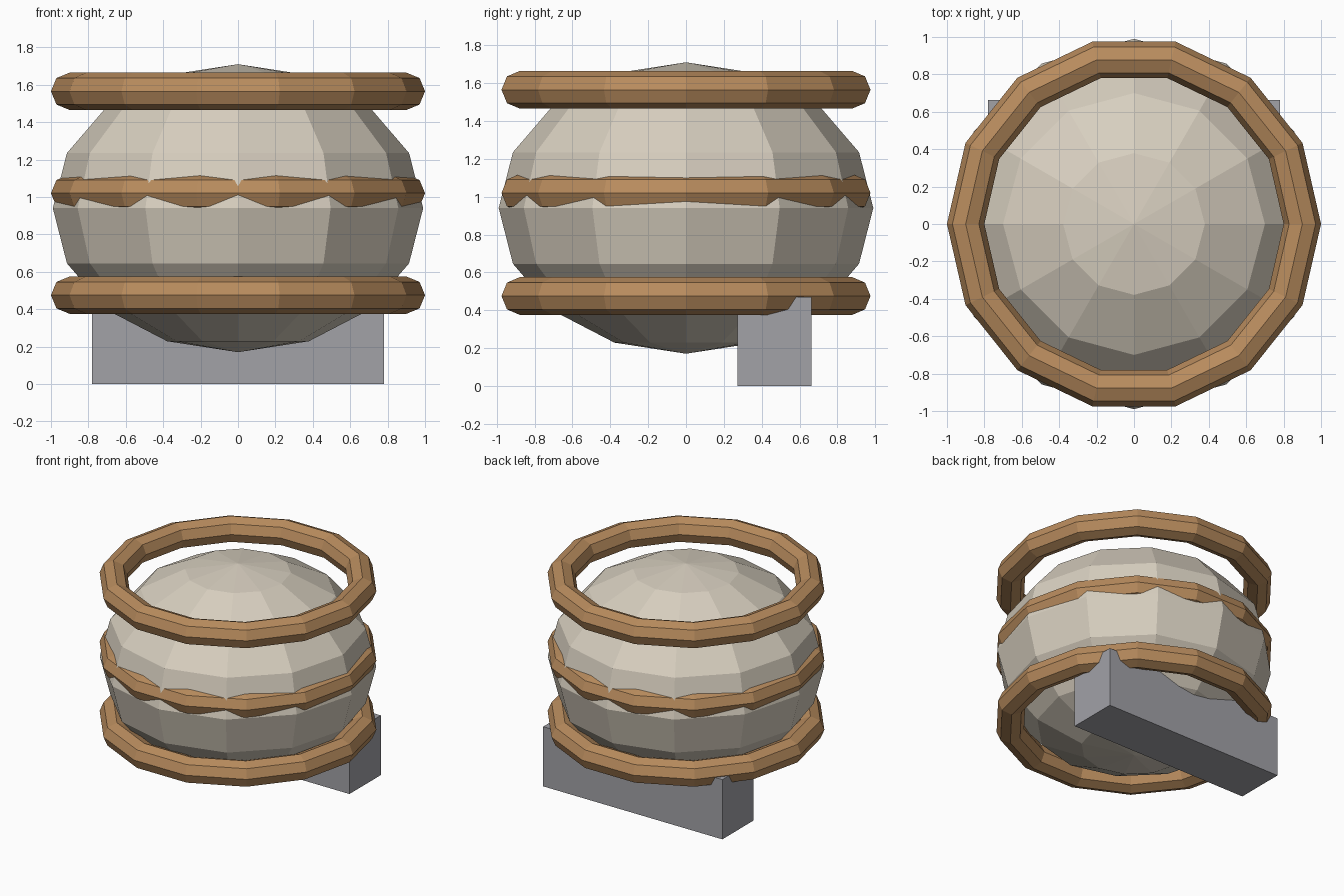
import bpy

if "Cube" in bpy.data.objects:
    bpy.data.objects.remove(bpy.data.objects["Cube"])


def finish(name, colour):
    ob = bpy.context.object
    ob.name = name
    mat = bpy.data.materials.new(name + "_colour")
    mat.diffuse_color = (*colour, 1)
    mat.use_nodes = True
    mat.node_tree.nodes["Principled BSDF"].inputs["Base Color"].default_value = mat.diffuse_color
    ob.data.materials.append(mat)
    return ob


# squashed faceted body
bpy.ops.mesh.primitive_uv_sphere_add(segments=12, ring_count=8, radius=1, location=(0, 0, 0.94))
body = finish("body", (0.68, 0.62, 0.52))
body.scale = (0.99, 0.99, 0.77)

# three stacked hoops
for name, z in (("lower_hoop", 0.475), ("middle_hoop", 1.02), ("upper_hoop", 1.565)):
    bpy.ops.mesh.primitive_torus_add(major_segments=14, minor_segments=8,
                                     major_radius=0.9, minor_radius=0.1, location=(0, 0, z))
    finish(name, (0.48, 0.26, 0.11))

# block under the rear
bpy.ops.mesh.primitive_cube_add(size=1, location=(0, 0.467, 0.235))
block = finish("rear_block", (0.36, 0.36, 0.39))
block.scale = (1.56, 0.39, 0.47)
